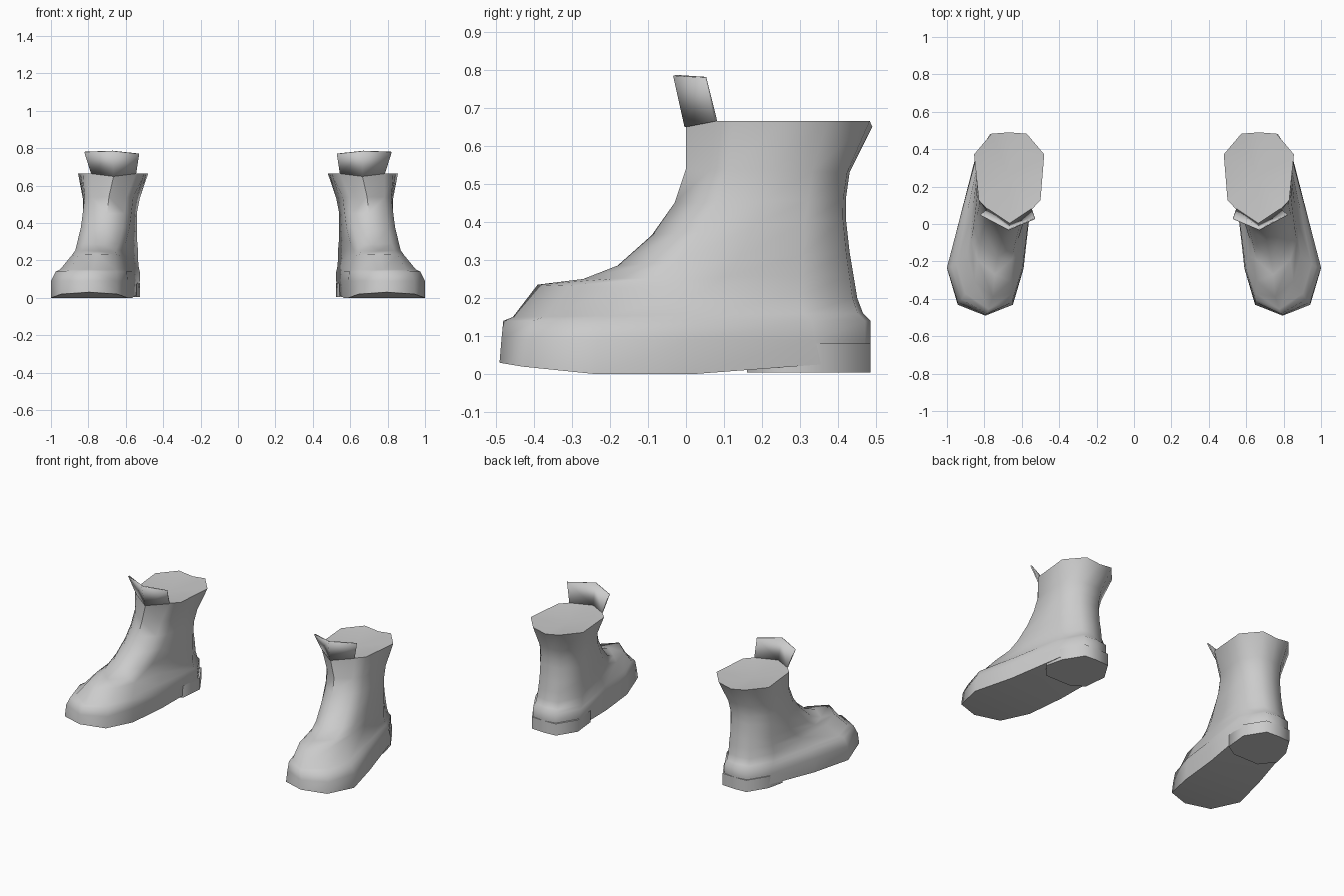
import bpy, bmesh

cube = bpy.data.objects.get("Cube")
if cube:
    bpy.data.objects.remove(cube)

grey = bpy.data.materials.new("plain_grey")
grey.use_nodes = True
grey.diffuse_color = (0.6, 0.6, 0.6, 1)
grey.node_tree.nodes["Principled BSDF"].inputs["Base Color"].default_value = (0.6, 0.6, 0.6, 1)

# Rings from sole to collar: front (y, z), back (y, z), toe (in, out), heel (in, out)
RINGS = [
    ((-.49, .03), (.485, .03), (.59, 1.0), (.53, .85)),
    ((-.485, .09), (.485, .09), (.59, 1.0), (.525, .85)),
    ((-.48, .14), (.485, .14), (.595, .975), (.525, .85)),
    ((-.455, .15), (.465, .16), (.605, .95), (.53, .845)),
    ((-.39, .235), (.45, .2), (.62, .89), (.535, .84)),
    ((-.27, .25), (.44, .26), (.62, .87), (.535, .835)),
    ((-.18, .285), (.43, .32), (.6, .86), (.54, .83)),
    ((-.09, .365), (.42, .41), (.58, .84), (.54, .83)),
    ((-.03, .45), (.42, .46), (.57, .83), (.54, .825)),
    ((0, .54), (.43, .53), (.56, .82), (.525, .83)),
    ((0, .65), (.49, .65), (.5, .83), (.48, .855)),
]
WIDTHS = (.72, 1, 1, 1, .5)
SOLE_DIP = (-.01, -.03, -.03, -.005, 0)
HEEL = ((.62, .16), (.54, .21), (.525, .36), (.6, .48), (.69, .485),
        (.77, .48), (.845, .36), (.87, .25), (.8, .16))


def lerp(a, b, t):
    return a + (b - a) * t


def ring_points(k):
    """Closed outline of one ring: front, outer side, back, inner side."""
    (yf, zf), (yb, zb), toe, heel = RINGS[k]
    up = k / (len(RINGS) - 1)
    stations = (lerp(.06, .16, up), .26, .52, lerp(.86, .76, up), .985)
    sides = ([], [])
    for i, s in enumerate(stations):
        t = min(max((s - .26) / (stations[3] - .26), 0), 1)
        inner, outer = lerp(toe[0], heel[0], t), lerp(toe[1], heel[1], t)
        mid, half = (inner + outer) / 2, (outer - inner) / 2 * WIDTHS[i]
        z = lerp(zf, zb, s)
        if k == 0:
            z += SOLE_DIP[i]
        if up == 1:
            z += .015
        sides[0].append((mid - half, lerp(yf, yb, s), z))
        sides[1].append((mid + half, lerp(yf, yb, s), z))
    front = (sum(toe) / 2, yf, zf)
    back = (sum(heel) / 2, yb, zb)
    return [front] + sides[1] + [back] + sides[0][::-1]


def finish(bm, name, angle=1.0):
    bmesh.ops.recalc_face_normals(bm, faces=bm.faces)
    mesh = bpy.data.meshes.new(name)
    bm.to_mesh(mesh)
    bm.free()
    mesh.materials.append(grey)
    obj = bpy.data.objects.new(name, mesh)
    bpy.context.collection.objects.link(obj)
    bpy.ops.object.select_all(action='DESELECT')
    obj.select_set(True)
    bpy.context.view_layer.objects.active = obj
    bpy.ops.object.shade_smooth_by_angle(angle=angle)
    return obj


def loft(bm, loops):
    rows = [[bm.verts.new(p) for p in loop] for loop in loops]
    n = len(rows[0])
    for a, b in zip(rows, rows[1:]):
        for i in range(n):
            j = (i + 1) % n
            bm.faces.new((a[i], a[j], b[j], b[i]))
    return rows


def build_boot(side, sign):
    def flip(points):
        return [(x * sign, y, z) for x, y, z in points]

    # Foot and shaft in one skin, with a sole and a shallow closed opening
    bm = bmesh.new()
    rows = loft(bm, [flip(ring_points(k)) for k in range(len(RINGS))])
    first = rows[0]
    n = len(first)
    bm.faces.new((first[0], first[1], first[-1]))
    for i in range(1, n // 2 - 1):
        bm.faces.new((first[i], first[i + 1], first[n - i - 1], first[n - i]))
    bm.faces.new((first[n // 2 - 1], first[n // 2], first[n // 2 + 1]))
    centre = bm.verts.new((.665 * sign, .25, .64))
    for i in range(n):
        bm.faces.new((rows[-1][i], rows[-1][(i + 1) % n], centre))
    finish(bm, side + "_boot")

    # Heel block
    bm = bmesh.new()
    low, high = loft(bm, [flip([(x, y, z) for x, y in HEEL]) for z in (.004, .08)])
    bm.faces.new(low)
    bm.faces.new(high)
    finish(bm, side + "_heel")

    # Upright tab at the front of the collar
    collar = ring_points(len(RINGS) - 1)
    base = flip([collar[-1], collar[0], collar[1]])
    tip = flip([(.53, .03, .77), (.67, -.03, .785), (.82, .05, .78)])
    bm = bmesh.new()
    lower = [bm.verts.new(p) for p in base]
    upper = [bm.verts.new(p) for p in tip]
    for i in range(2):
        quad = (lower[i], lower[i + 1], upper[i + 1], upper[i])
        bm.faces.new(quad if sign > 0 else quad[::-1])
    tab = finish(bm, side + "_front_tab")
    solid = tab.modifiers.new("thickness", 'SOLIDIFY')
    solid.thickness = .008
    solid.offset = 0


for side, sign in (("left", 1), ("right", -1)):
    build_boot(side, sign)
